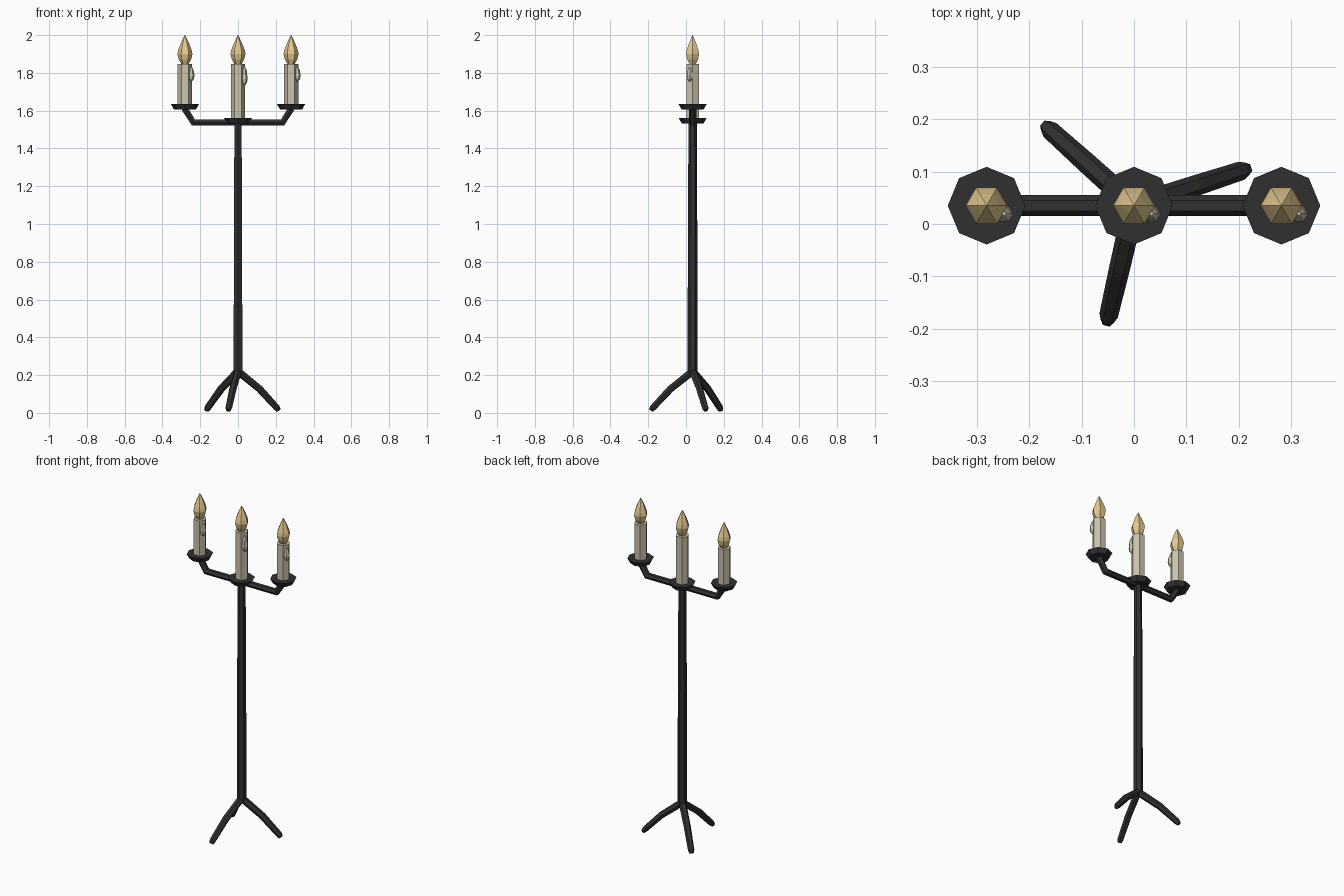
import bpy, bmesh, math
from mathutils import Vector

if "Cube" in bpy.data.objects:
    bpy.data.objects.remove(bpy.data.objects["Cube"])

CY = 0.035  # the pole stands slightly behind the origin


def material(name, rgb):
    m = bpy.data.materials.new(name)
    m.diffuse_color = (*rgb, 1)
    m.use_nodes = True
    m.node_tree.nodes["Principled BSDF"].inputs["Base Color"].default_value = m.diffuse_color
    return m


IRON = material("black iron", (0.03, 0.03, 0.031))
WAX = material("cream wax", (0.60, 0.55, 0.42))
FLAME = material("amber flame", (0.78, 0.59, 0.28))


def finish(name, bm, mat):
    bmesh.ops.recalc_face_normals(bm, faces=bm.faces)
    me = bpy.data.meshes.new(name)
    bm.to_mesh(me)
    bm.free()
    me.materials.append(mat)
    ob = bpy.data.objects.new(name, me)
    bpy.context.collection.objects.link(ob)
    return ob


def skin(name, rings, mat):
    """Join equal-sized rings of points and cap both ends."""
    bm = bmesh.new()
    rows = [[bm.verts.new(p) for p in r] for r in rings]
    n = len(rows[0])
    for a, b in zip(rows, rows[1:]):
        for i in range(n):
            j = (i + 1) % n
            bm.faces.new((a[i], a[j], b[j], b[i]))
    bm.faces.new(rows[0])
    bm.faces.new(rows[-1])
    return finish(name, bm, mat)


def lathe(name, x, y, profile, sides, mat, turn=0.0):
    rings = []
    for r, z in profile:
        rings.append([(x + r * math.cos(turn + math.tau * i / sides),
                       y + r * math.sin(turn + math.tau * i / sides), z)
                      for i in range(sides)])
    return skin(name, rings, mat)


def tube(name, path, radii, side, mat, sides=6):
    """Sweep a polygon along a planar path; side is the plane's normal."""
    pts = [Vector(p) for p in path]
    side = Vector(side).normalized()
    rings = []
    for k, p in enumerate(pts):
        d_in = (p - pts[max(k - 1, 0)]).normalized()
        d_out = (pts[min(k + 1, len(pts) - 1)] - p).normalized()
        t = (d_in + d_out).normalized()
        up = side.cross(t)
        rings.append([p + radii[k] * (math.cos(math.tau * i / sides) * side
                                      + math.sin(math.tau * i / sides) * up)
                      for i in range(sides)])
    return skin(name, rings, mat)


# Hexagonal pole, slightly tapered
lathe("pole", 0, CY, [(0.027, 0.205), (0.025, 0.93), (0.022, 1.54)], 6, IRON, math.pi / 2)

# Three bent legs
for i, deg in enumerate((18, 138, 257)):
    a = math.radians(deg)
    c, s = math.cos(a), math.sin(a)
    path = [(c * d, CY + s * d, z) for d, z in ((0.0, 0.22), (0.12, 0.127), (0.215, 0.028), (0.226, 0.013))]
    tube(f"leg_{i + 1}", path, (0.021, 0.02, 0.018, 0.013), (-s, c, 0), IRON)

# Crossbar with upturned ends
tube("crossbar", [(-0.283, CY, 1.612), (-0.236, CY, 1.537), (0.236, CY, 1.537), (0.283, CY, 1.612)],
     (0.02, 0.02, 0.02, 0.02), (0, 1, 0), IRON)

# Drip dishes, candles, wax drips and flames
for label, x, base in (("left", -0.281, 1.606), ("middle", 0.0, 1.533), ("right", 0.281, 1.606)):
    lathe(f"{label}_dish", x, CY, [(0.058, base), (0.074, base + 0.028)], 8, IRON)
    lathe(f"{label}_candle", x, CY, [(0.038, base + 0.02), (0.038, 1.848)], 6, WAX)
    low = 1.755 if label != "middle" else 1.735
    lathe(f"{label}_wax_drip", x + 0.033, CY - 0.015,
          [(0.004, low), (0.014, low + 0.012), (0.018, low + 0.032),
           (0.013, 1.815), (0.004, 1.832)], 6, WAX)
    lathe(f"{label}_flame", x, CY,
          [(0.018, 1.845), (0.033, 1.872), (0.040, 1.900), (0.036, 1.920),
           (0.024, 1.952), (0.011, 1.980), (0.001, 2.0)], 6, FLAME)
